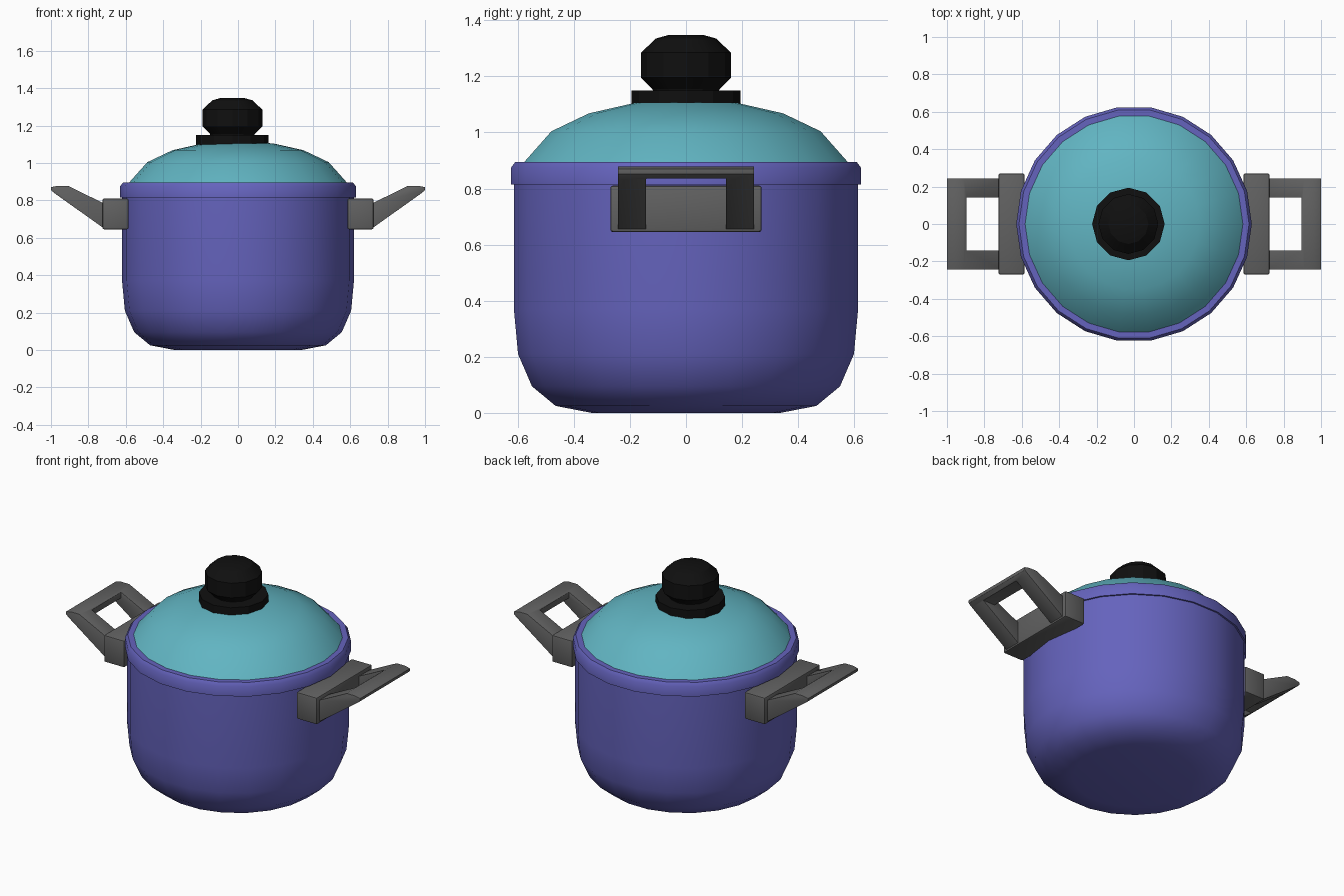
import bpy, bmesh, math

if "Cube" in bpy.data.objects:
    bpy.data.objects.remove(bpy.data.objects["Cube"], do_unlink=True)


def material(name, rgb):
    m = bpy.data.materials.new(name)
    m.use_nodes = True
    m.diffuse_color = (*rgb, 1)
    bsdf = m.node_tree.nodes["Principled BSDF"]
    bsdf.inputs["Base Color"].default_value = (*rgb, 1)
    bsdf.inputs["Roughness"].default_value = 0.6
    return m


purple = material("purple enamel", (0.13, 0.125, 0.51))
teal = material("teal lid", (0.12, 0.46, 0.54))
grey = material("dark grey plastic", (0.12, 0.12, 0.12))
black = material("black plastic", (0.005, 0.005, 0.005))


def finish(name, bm, mat):
    bmesh.ops.recalc_face_normals(bm, faces=bm.faces)
    mesh = bpy.data.meshes.new(name)
    bm.to_mesh(mesh)
    bm.free()
    mesh.materials.append(mat)
    obj = bpy.data.objects.new(name, mesh)
    bpy.context.collection.objects.link(obj)
    return obj


def select(obj):
    bpy.ops.object.select_all(action="DESELECT")
    obj.select_set(True)
    bpy.context.view_layer.objects.active = obj


def smooth(obj, degrees):
    select(obj)
    bpy.ops.object.shade_smooth_by_angle(angle=math.radians(degrees))


def lathe(name, profile, sides, mat, x=0, angle=40):
    """Revolve (radius, z) points; the open ends are capped."""
    bm = bmesh.new()
    rings = []
    for r, z in profile:
        turn = [2 * math.pi * i / sides for i in range(sides)]
        rings.append([bm.verts.new((x + r * math.cos(a), r * math.sin(a), z)) for a in turn])
    for low, high in zip(rings, rings[1:]):
        for i in range(sides):
            j = (i + 1) % sides
            bm.faces.new((low[i], low[j], high[j], high[i]))
    bm.faces.new(rings[0])
    bm.faces.new(rings[-1])
    obj = finish(name, bm, mat)
    smooth(obj, angle)
    return obj


def prism(name, outline, half_width, mat):
    """Extrude an (x, z) outline across y."""
    bm = bmesh.new()
    face = bm.faces.new([bm.verts.new((x, -half_width, z)) for x, z in outline])
    moved = bmesh.ops.extrude_face_region(bm, geom=[face])["geom"]
    verts = [v for v in moved if isinstance(v, bmesh.types.BMVert)]
    bmesh.ops.translate(bm, verts=verts, vec=(0, 2 * half_width, 0))
    return finish(name, bm, mat)


def modify(obj, kind, **settings):
    mod = obj.modifiers.new(kind.title(), kind)
    for key, value in settings.items():
        setattr(mod, key, value)
    select(obj)
    bpy.ops.object.modifier_apply(modifier=mod.name)


# Pot with stepped rim and hollow inside
lathe("pot", [(0.34, 0), (0.47, 0.025), (0.555, 0.095), (0.605, 0.21), (0.62, 0.37),
              (0.62, 0.815), (0.63, 0.815), (0.63, 0.875), (0.615, 0.895), (0.57, 0.895),
              (0.57, 0.3), (0.4, 0.05)], 22, purple)

# Domed lid
lathe("lid", [(0.565, 0.875), (0.585, 0.892), (0.485, 1.004), (0.35, 1.068),
              (0.19, 1.104), (0.06, 1.112)], 22, teal)

# Knob and its collar
lathe("knob_collar", [(0.194, 1.09), (0.194, 1.15)], 12, black, x=-0.03, angle=25)
lathe("knob", [(0.115, 1.14), (0.12, 1.155), (0.16, 1.195), (0.16, 1.285),
               (0.107, 1.335), (0.06, 1.348)], 12, black, x=-0.03, angle=25)

# Handle mounting blocks, one each side
mount = prism("handle_mounts", [(0.585, 0.645), (0.725, 0.645), (0.725, 0.81), (0.585, 0.81)],
              0.27, grey)

# Wedge-shaped grips with an open centre
grip = prism("handle_grips", [(0.71, 0.645), (0.71, 0.78), (0.91, 0.878), (0.965, 0.878),
                              (1, 0.87), (0.998, 0.852), (0.975, 0.834)], 0.243, grey)
cutter = prism("grip_cutter", [(0.65, 0.5), (1.1, 0.5), (1.1, 0.835), (0.895, 0.835),
                               (0.895, 1), (0.65, 1)], 0.142, grey)
cutter.hide_render = True
modify(grip, "BOOLEAN", object=cutter, operation="DIFFERENCE", solver="EXACT")
bpy.data.objects.remove(cutter, do_unlink=True)

for part in (mount, grip):
    modify(part, "BEVEL", width=0.009, segments=2, limit_method="ANGLE",
           angle_limit=math.radians(40))
    modify(part, "MIRROR", use_axis=(True, False, False), use_mirror_merge=False)
    smooth(part, 35)
